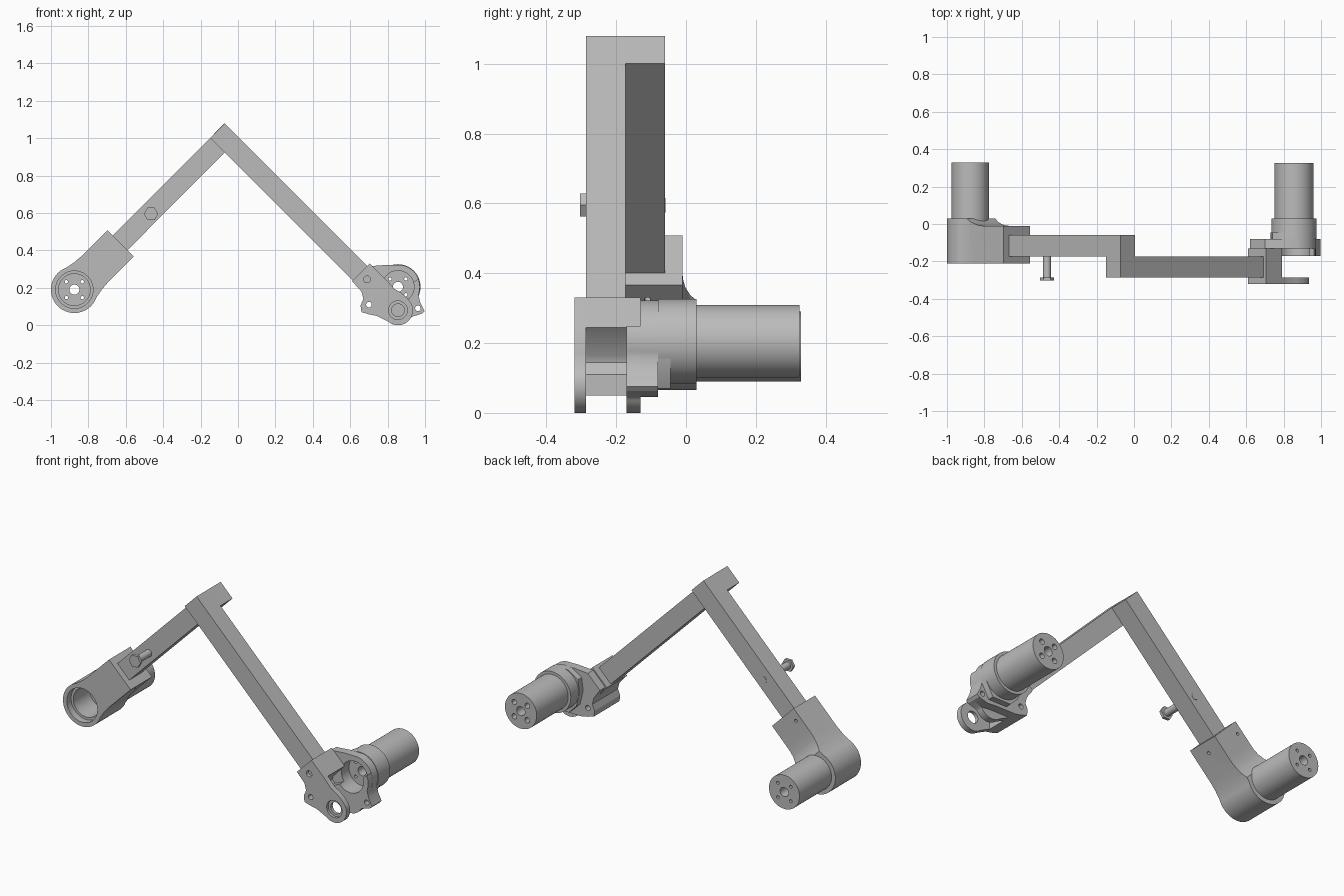
import bpy, bmesh, math
from mathutils import Vector, Matrix

cube = bpy.data.objects.get("Cube")
if cube:
    bpy.data.objects.remove(cube, do_unlink=True)

grey = bpy.data.materials.new("machined_grey")
grey.use_nodes = True
tone = (0.5, 0.5, 0.5, 1)
grey.diffuse_color = tone
grey.node_tree.nodes["Principled BSDF"].inputs["Base Color"].default_value = tone


def prism(name, outline, lo, hi, frame=Matrix()):
    """Extrude an (x, z) outline along y, then place it with a frame."""
    bm = bmesh.new()
    face = bm.faces.new([bm.verts.new((x, lo, z)) for x, z in outline])
    grown = bmesh.ops.extrude_face_region(bm, geom=[face])
    moved = [g for g in grown["geom"] if isinstance(g, bmesh.types.BMVert)]
    bmesh.ops.translate(bm, verts=moved, vec=(0, hi - lo, 0))
    bm.transform(frame)
    bmesh.ops.recalc_face_normals(bm, faces=bm.faces)
    mesh = bpy.data.meshes.new(name)
    bm.to_mesh(mesh)
    bm.free()
    mesh.materials.append(grey)
    obj = bpy.data.objects.new(name, mesh)
    bpy.context.collection.objects.link(obj)
    return obj


def arc(cx, cz, r, a0=0, a1=360, n=48):
    steps = n if a1 - a0 == 360 else n + 1
    angles = [math.radians(a0 + (a1 - a0) * i / n) for i in range(steps)]
    return [(cx + r * math.cos(a), cz + r * math.sin(a)) for a in angles]


def rod(name, centre, r, lo, hi, n=48, frame=Matrix()):
    return prism(name, arc(*centre, r, n=n), lo, hi, frame)


def combine(obj, other, operation="DIFFERENCE"):
    mod = obj.modifiers.new(operation.lower(), "BOOLEAN")
    mod.operation, mod.solver, mod.object = operation, "EXACT", other
    bpy.context.view_layer.objects.active = obj
    bpy.ops.object.modifier_apply(modifier=mod.name)
    bpy.data.objects.remove(other, do_unlink=True)


def drill(obj, centre, r, lo=-1, hi=1, n=24, frame=Matrix()):
    combine(obj, rod("drill", centre, r, lo, hi, n, frame))


def ring_holes(obj, centre, r, lo=-1, hi=1):
    for i in range(4):
        a = math.radians(45 + 90 * i)
        spot = (centre[0] + 0.06 * math.cos(a), centre[1] + 0.06 * math.sin(a))
        drill(obj, spot, r, lo, hi, 16)


LEFT_AXIS = (-0.875, 0.19)
RIGHT_AXIS = (0.855, 0.205)
PIVOT = (0.855, 0.08)
# Local frame whose x runs up along the first arm, z across it
SLOPE = Matrix.Translation((LEFT_AXIS[0], 0, LEFT_AXIS[1])) @ Matrix.Rotation(-math.pi / 4, 4, "Y")
# Same frame turned so that an extrusion runs across the arm
ACROSS = SLOPE @ Matrix.Rotation(math.pi / 2, 4, "X")

# Round housing that grips the first arm
outline = arc(0, 0, 0.125, 65, 295, 40)
outline += [(0.1, -0.104), (0.15, -0.1), (0.35, -0.1), (0.35, 0.1), (0.15, 0.1), (0.1, 0.104)]
housing = prism("arm_housing", outline, -0.21, 0.03, SLOPE)
side = [(-0.2, 0.22), (-0.2, -0.03), (0.08, -0.03), (0.105, -0.012),
        (0.14, 0.002), (0.175, 0.009), (0.21, 0.01), (0.36, 0.01), (0.36, 0.22)]
combine(housing, prism("side_profile", side, -0.2, 0.2, ACROSS), "INTERSECT")
drill(housing, LEFT_AXIS, 0.1, -0.3, -0.17, 48)
drill(housing, LEFT_AXIS, 0.085, -0.3, 0.1, 48)
drill(housing, (0.29, 0.11), 0.009, -0.2, -0.08, 16, ACROSS)
drill(housing, (0.29, 0.06), 0.009, -0.04, 0.1, 16, SLOPE)

# Drive motors with bored ends
left_motor = rod("right_side_motor", LEFT_AXIS, 0.1, -0.02, 0.33, 64)
right_motor = rod("left_side_motor", RIGHT_AXIS, 0.104, -0.06, 0.325, 64)
for motor, axis in ((left_motor, LEFT_AXIS), (right_motor, RIGHT_AXIS)):
    drill(motor, axis, 0.027)
    ring_holes(motor, axis, 0.009)
ring_holes(right_motor, RIGHT_AXIS, 0.016, 0.29, 1)


# Two square bars lapped at the peak
def bar(name, start, end, lo, hi):
    a, b = Vector(start), Vector(end)
    d = (b - a).normalized() * 0.055
    n = Vector((-d.y, d.x))
    return prism(name, [tuple(p) for p in (a + n, b + n, b - n, a - n)], lo, hi)


first_arm = bar("first_arm", (-0.64, 0.43), (-0.033, 1.04), -0.173, -0.06)
second_arm = bar("second_arm", (-0.11, 1.04), (0.68, 0.25), -0.286, -0.173)

# Hex bolt through the first arm
BOLT = (-0.465, 0.595)
rod("bolt_shank", BOLT, 0.021, -0.29, -0.058, 32)
rod("bolt_head", BOLT, 0.038, -0.303, -0.286, 6)

# Clevis socket around the lower end of the second arm
lower_edge = [(0.74, 0.05), (0.70, 0.058), (0.66, 0.07), (0.655, 0.105),
              (0.67, 0.14), (0.66, 0.18), (0.61, 0.235)]
block = [(0.705, 0.33), (0.79, 0.245), (0.715, 0.165), (0.71, 0.145), (0.74, 0.11)]
socket = prism("clevis_socket", block + lower_edge, -0.30, -0.13)

# Front lug plate with pivot eye
front = [(0.705, 0.33), (0.79, 0.245), (0.835, 0.195), (0.87, 0.175), (0.905, 0.145)]
front += arc(*PIVOT, 0.08, 30, -130, 28) + lower_edge
front_lug = prism("front_lug", front, -0.32, -0.286)
drill(front_lug, PIVOT, 0.05, -0.4, -0.305, 40)
drill(front_lug, PIVOT, 0.034, -0.4, -0.2, 40)

# Rear flange carrying the motor collar
ear = [(0.965, 0.16), (0.975, 0.12), (0.997, 0.075), (0.985, 0.062), (0.93, 0.045)]
rear = [(0.62, 0.235), (0.70, 0.315), (0.79, 0.322)]
rear += arc(*RIGHT_AXIS, 0.118, 80, -15, 16) + ear + [(0.86, 0.05)] + lower_edge[:-1]
flange = prism("rear_flange", rear, -0.13, -0.08)

# Rear lug below the motor bore
lug = arc(*RIGHT_AXIS, 0.117, 22, -15, 8) + ear
lug += arc(*PIVOT, 0.08, -30, -130, 20) + lower_edge[:4] + [(0.74, 0.13), (0.80, 0.16), (0.90, 0.2)]
rear_lug = prism("rear_lug", lug, -0.17, -0.13)

# Collar, flared where it meets the flange
collar = rod("motor_collar", RIGHT_AXIS, 0.121, -0.08, 0.03, 64)
flare = [(0.73, 0.205), (0.74, 0.28), (0.80, 0.32), (0.855, 0.325), (0.93, 0.295),
         (0.97, 0.24), (0.965, 0.15), (0.92, 0.07), (0.80, 0.07), (0.75, 0.12)]
flare_part = prism("collar_flare", flare, -0.08, -0.045)

for part in (flange, rear_lug, collar, flare_part):
    drill(part, RIGHT_AXIS, 0.086, n=48)
for part in (flange, rear_lug):
    drill(part, (0.962, 0.09), 0.015)
for part in (socket, front_lug, flange, rear_lug):
    drill(part, (0.70, 0.11), 0.015)
drill(front_lug, (0.69, 0.245), 0.018)

# Smooth round walls, crisp edges
bpy.ops.object.select_all(action="DESELECT")
for obj in bpy.context.collection.objects:
    if obj.type == "MESH":
        obj.select_set(True)
        bpy.context.view_layer.objects.active = obj
bpy.ops.object.shade_smooth_by_angle(angle=math.radians(30))
